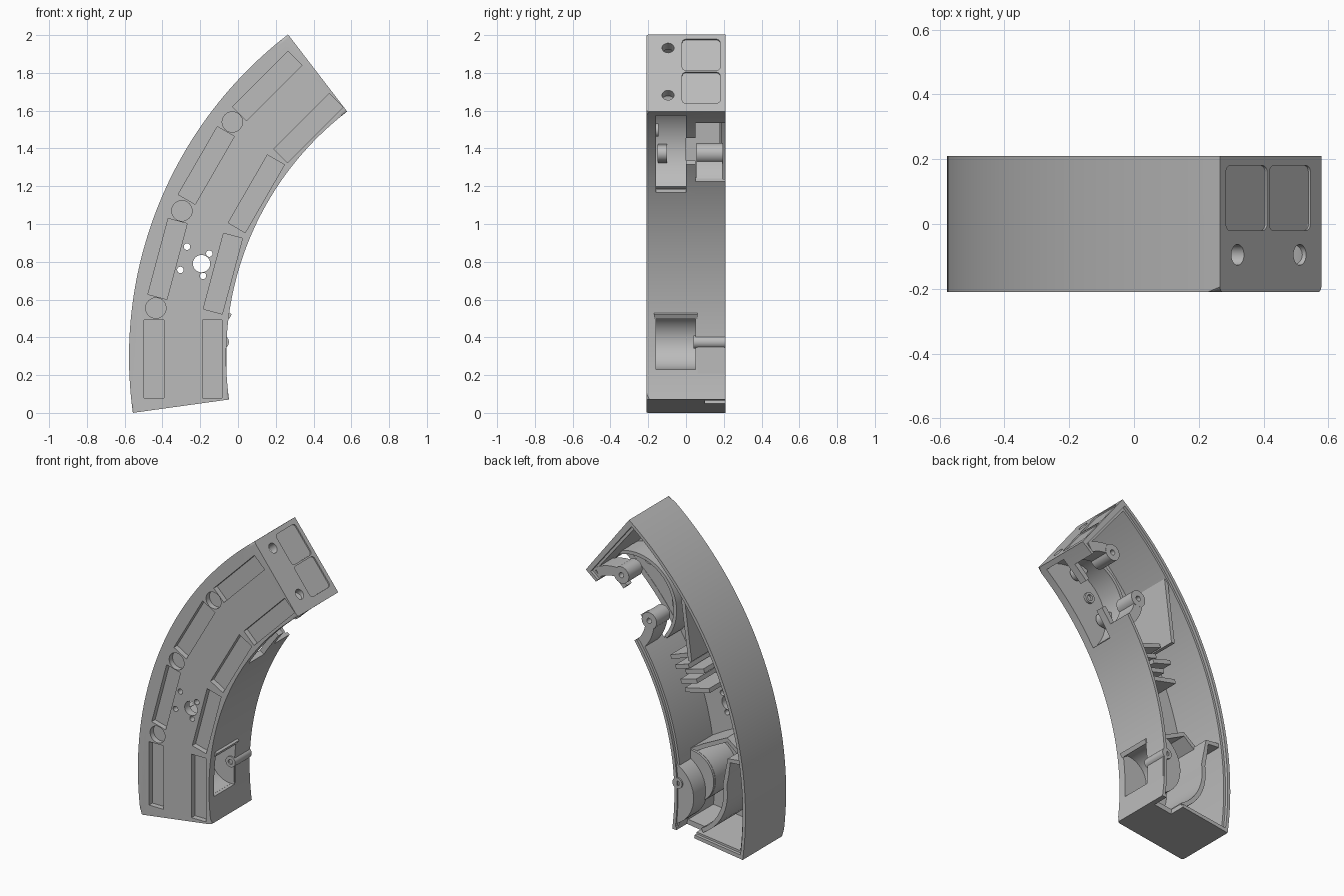
import bpy, bmesh, math
from mathutils import Matrix

if "Cube" in bpy.data.objects:
    bpy.data.objects.remove(bpy.data.objects["Cube"], do_unlink=True)

CX, CZ = 1.575, 0.296          # centre of the curved body
R_OUT, R_IN = 2.152, 1.638
A0, A1 = -7.9, 52.5            # end angles in degrees
FRONT, FLOOR, BACK = -0.21, -0.16, 0.21

grey = bpy.data.materials.new("plain_grey")
grey.use_nodes = True
grey.diffuse_color = (0.5, 0.5, 0.5, 1)
grey.node_tree.nodes["Principled BSDF"].inputs["Base Color"].default_value = (0.5, 0.5, 0.5, 1)


def polar(r, a, cx=CX, cz=CZ):
    a = math.radians(a)
    return cx - r * math.cos(a), cz + r * math.sin(a)


def finish(name, bm):
    bmesh.ops.recalc_face_normals(bm, faces=bm.faces)
    mesh = bpy.data.meshes.new(name)
    bm.to_mesh(mesh)
    bm.free()
    mesh.materials.append(grey)
    obj = bpy.data.objects.new(name, mesh)
    bpy.context.collection.objects.link(obj)
    return obj


def prism_mesh(points, y0, y1):
    bm = bmesh.new()
    face = bm.faces.new([bm.verts.new((x, y0, z)) for x, z in points])
    new = bmesh.ops.extrude_face_region(bm, geom=[face])["geom"]
    for v in new:
        if isinstance(v, bmesh.types.BMVert):
            v.co.y = y1
    return bm


def prism(name, points, y0, y1):
    return finish(name, prism_mesh(points, y0, y1))


def arc_points(r0, r1, a0, a1, n=48, cx=CX, cz=CZ):
    steps = [a0 + (a1 - a0) * i / n for i in range(n + 1)]
    return [polar(r1, a, cx, cz) for a in steps] + [polar(r0, a, cx, cz) for a in reversed(steps)]


def sector(name, r0, r1, a0, a1, y0, y1, **kw):
    return prism(name, arc_points(r0, r1, a0, a1, **kw), y0, y1)


def box(name, centre, size, tilt=0, bevel=0):
    bm = bmesh.new()
    bmesh.ops.create_cube(bm, size=1)
    bmesh.ops.scale(bm, vec=size, verts=bm.verts)
    if bevel:
        edges = [e for e in bm.edges if abs(e.verts[0].co.z - e.verts[1].co.z) > 1e-4]
        bmesh.ops.bevel(bm, geom=edges, offset=bevel, segments=4, affect='EDGES', profile=0.5)
    bm.transform(Matrix.Translation(centre) @ Matrix.Rotation(math.radians(tilt), 4, 'Y'))
    return finish(name, bm)


def rod(name, centre, r, length, axis='Y', tilt=0):
    bm = bmesh.new()
    bmesh.ops.create_cone(bm, cap_ends=True, segments=32, radius1=r, radius2=r, depth=length)
    turn = Matrix.Rotation(math.radians(90), 4, 'X') if axis == 'Y' else Matrix.Rotation(math.radians(tilt), 4, 'Y')
    bm.transform(Matrix.Translation(centre) @ turn)
    return finish(name, bm)


def combine(target, other, operation='DIFFERENCE'):
    mod = target.modifiers.new("combine", 'BOOLEAN')
    mod.operation, mod.solver, mod.object = operation, 'EXACT', other
    bpy.context.view_layer.objects.active = target
    bpy.ops.object.modifier_apply(modifier=mod.name)
    bpy.data.objects.remove(other, do_unlink=True)


def tube(name, x, z, r, hole, y0, y1):
    mid = (x, (y0 + y1) / 2, z)
    obj = rod(name, mid, r, y1 - y0)
    combine(obj, rod("cutter", mid, hole, y1 - y0 + 0.1))
    return obj


# Curved outer case with rounded front edges
bm = prism_mesh(arc_points(R_IN, R_OUT, A0, A1), FRONT, BACK)


def radius(v):
    return math.hypot(v.co.x - CX, v.co.z - CZ)


edges = [e for e in bm.edges if all(abs(v.co.y - FRONT) < 1e-5 for v in e.verts)
         and abs(radius(e.verts[0]) - radius(e.verts[1])) < 0.1]
bmesh.ops.bevel(bm, geom=edges, offset=0.016, segments=4, affect='EDGES', profile=0.5)
case = finish("curved_case", bm)

# Hollow interior and stepped rim at the open back
combine(case, sector("cutter", R_IN + 0.035, R_OUT - 0.035, A0 + 1.1, A1 - 1.5, FLOOR, 0.4))
combine(case, sector("cutter", R_IN + 0.02, R_OUT - 0.02, A0 + 0.7, A1 - 1, 0.19, 0.4))

# Windows in the inner wall: upper, upper notch, lower, and the gap in the bar
for a0, a1, y0, y1 in [(32.1, 51.3, FLOOR + 0.002, 0), (34.6, 49.2, 0.05, 0.4),
                       (-2.3, 7.8, FLOOR + 0.002, 0.05), (38.5, 45, -0.01, 0.06)]:
    combine(case, sector("cutter", R_IN - 0.1, R_IN + 0.07, a0, a1, y0, y1, n=12))

# Notch in the bottom wall
combine(case, sector("cutter", R_IN + 0.03, R_IN + 0.16, A0 - 2, A0 + 2, 0.1, 0.4, n=4))

# Recessed slots on the front, two rows of four
slots = [(-0.445, 0.285, 0), (-0.373, 0.815, 15), (-0.168, 1.31, 30), (0.155, 1.73, 45),
         (-0.137, 0.285, 0), (-0.08, 0.737, 15), (0.097, 1.16, 30), (0.373, 1.508, 45)]
for x, z, tilt in slots:
    combine(case, box("cutter", (x, FRONT, z), (0.104, 0.07, 0.415), tilt))

# Round recesses between the outer slots
for x, z in [(-0.435, 0.555), (-0.297, 1.07), (-0.03, 1.54)]:
    combine(case, rod("cutter", (x, FRONT, z), 0.054, 0.07))

# Through holes in the front plate
for x, z, r in [(-0.193, 0.79, 0.046), (-0.27, 0.88, 0.017), (-0.152, 0.843, 0.017),
                (-0.305, 0.757, 0.017), (-0.185, 0.725, 0.017)]:
    combine(case, rod("cutter", (x, FRONT, z), r, 0.3))

# End cap: two shallow pockets and two through holes
for s in (0.135, 0.355):
    x, z = polar(R_OUT - s, A1)
    combine(case, box("cutter", (x, 0.08, z), (0.208, 0.2, 0.016), A1, 0.02))
for s in (0.09, 0.405):
    x, z = polar(R_OUT - s, A1)
    combine(case, rod("cutter", (x, -0.095, z), 0.032, 0.16, 'Z', A1))

parts = [case]

# Half-round guard behind the upper window
GX, GZ = 0.373, 1.38
around = dict(cx=GX, cz=GZ)
parts.append(sector("upper_guard", 0.283, 0.305, -40, 124, FLOOR - 0.01, 0, n=32, **around))

# Hooked pierced ears beside the notch, with matching tabs near the plate
for label, a, root in [("upper", 80, 122), ("lower", -1.4, -42)]:
    x, z = polar(0.243, a, GX, GZ)
    lo, hi = min(a, root), max(a, root)
    ear = rod(label + "_ear", (x, 0.125, z), 0.054, 0.14)
    combine(ear, sector("arm", 0.218, 0.28, lo, hi, 0.056, 0.194, n=12, **around), 'UNION')
    combine(ear, rod("cutter", (x, 0.125, z), 0.017, 0.3))
    parts.append(ear)
    tab = rod(label + "_tab", (x, -0.125, z), 0.043, 0.05)
    combine(tab, sector("root", 0.243, 0.29, a - 10, a + 10, -0.149, -0.101, n=4, **around), 'UNION')
    combine(tab, rod("cutter", (x, -0.125, z), 0.017, 0.2))
    parts.append(tab)
x, z = polar(1.81, 41.6)
parts.append(tube("pivot_ring", x, z, 0.035, 0.02, FLOOR - 0.01, -0.145))

# Cluster of fins standing on the plate
for i, (r, a, length) in enumerate([(1.83, 28, 0.17), (1.80, 26, 0.1), (1.88, 24.6, 0.14),
                                    (1.81, 23, 0.12), (1.85, 21, 0.18)]):
    x, z = polar(r, a)
    parts.append(box(f"fin_{i + 1}", (x, -0.035, z), (length, 0.27, 0.028), a - 8))


# Thin walls that follow a path
def ribbon(name, path, thick, y0, y1):
    left, right = [], []
    for i, (x, z) in enumerate(path):
        (ax, az), (bx, bz) = path[max(i - 1, 0)], path[min(i + 1, len(path) - 1)]
        d = math.hypot(bx - ax, bz - az)
        nx, nz = -(bz - az) / d * thick / 2, (bx - ax) / d * thick / 2
        left.append((x + nx, z + nz))
        right.append((x - nx, z - nz))
    return prism(name, left + right[::-1], y0, y1)


parts.append(ribbon("upper_partition", [(-0.1, 1.6), (-0.155, 1.18)], 0.025, FLOOR - 0.01, 0.18))

# Lower round housing with its closing block and pin tube
PX, PZ = -0.085, 0.375
parts.append(sector("lower_housing", 0.145, 0.17, -90, 90, FLOOR - 0.01, 0.06, n=24, cx=PX, cz=PZ))
half_disc = [polar(0.168, -90 + 7.5 * i, PX, PZ) for i in range(25)]
parts.append(prism("housing_plate", half_disc, 0.05, 0.075))
segment = [polar(0.215, -68 + 6.8 * i, 0.02, 0.3) for i in range(21)]
parts.append(prism("housing_end_block", segment, 0.06, 0.2))
parts.append(tube("pin_tube", PX + 0.002, PZ, 0.035, 0.016, 0.04, BACK))

# Curved divider and sloping ledge in the lower bay
curve = [polar(0.32, 10 - 8 * i, PX, PZ) for i in range(10)]
parts.append(ribbon("curved_divider", [(-0.535, 0.61), (-0.43, 0.6), (-0.415, 0.51)] + curve,
                    0.028, FLOOR - 0.01, 0.17))
parts.append(ribbon("sloping_ledge", [(-0.04, 0.51), (-0.18, 0.59), (-0.34, 0.67), (-0.43, 0.6)],
                    0.028, FLOOR - 0.01, 0.06))

# Smooth the curved faces, keep hard edges
for obj in bpy.context.selected_objects:
    obj.select_set(False)
for obj in parts:
    obj.select_set(True)
bpy.context.view_layer.objects.active = case
bpy.ops.object.shade_smooth_by_angle(angle=math.radians(30))
